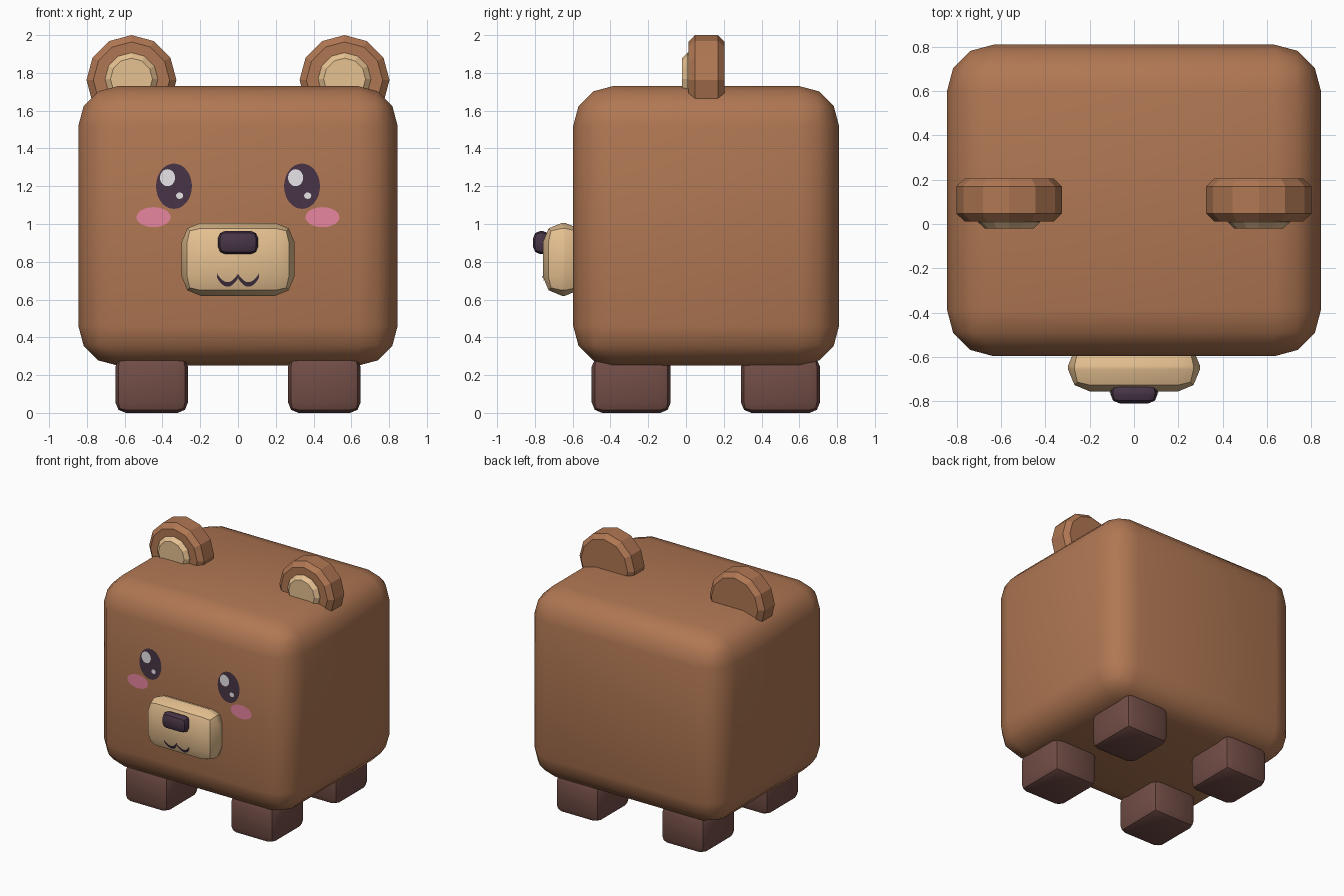
import bpy, bmesh, math
from mathutils import Matrix, Vector

if "Cube" in bpy.data.objects:
    bpy.data.objects.remove(bpy.data.objects["Cube"], do_unlink=True)


def material(name, rgb):
    def lin(c):
        c /= 255
        return c / 12.92 if c <= 0.04045 else ((c + 0.055) / 1.055) ** 2.4
    col = (*[lin(c) for c in rgb], 1)
    m = bpy.data.materials.new(name)
    m.use_nodes = True
    m.diffuse_color = col
    m.node_tree.nodes["Principled BSDF"].inputs["Base Color"].default_value = col
    return m


BROWN = material("brown fur", (176, 119, 83))
TAN = material("light tan", (230, 193, 145))
FOOT = material("dark brown", (114, 77, 70))
DARK = material("dark plum", (72, 53, 71))
PINK = material("blush pink", (238, 138, 164))
WHITE = material("white", (252, 250, 252))


def add(name, bm, mat, smooth_angle=None):
    me = bpy.data.meshes.new(name)
    bm.to_mesh(me)
    bm.free()
    me.materials.append(mat)
    if smooth_angle:
        me.shade_smooth()
        me.set_sharp_from_angle(angle=math.radians(smooth_angle))
    ob = bpy.data.objects.new(name, me)
    bpy.context.collection.objects.link(ob)
    return ob


def rounded_box(name, lo, hi, radius, segments, mat):
    lo, hi = Vector(lo), Vector(hi)
    bm = bmesh.new()
    bmesh.ops.create_cube(bm, size=1, matrix=Matrix.Translation((lo + hi) / 2)
                          @ Matrix.Diagonal((*(hi - lo), 1)))
    bmesh.ops.bevel(bm, geom=bm.edges[:], offset=radius, segments=segments,
                    profile=0.5, affect='EDGES', clamp_overlap=True)
    return add(name, bm, mat, 40)


def disc(name, x, z, y0, y1, radius, bevel, mat):
    # Twelve-sided disc facing the front, with chamfered rims
    bm = bmesh.new()
    bmesh.ops.create_cone(bm, cap_ends=True, segments=12, radius1=radius,
                          radius2=radius, depth=y1 - y0,
                          matrix=Matrix.Translation((x, (y0 + y1) / 2, z))
                          @ Matrix.Rotation(math.pi / 2, 4, 'X'))
    rim = [e for e in bm.edges if e.calc_face_angle() > 1]
    bmesh.ops.bevel(bm, geom=rim, offset=bevel, segments=1, affect='EDGES')
    return add(name, bm, mat)


def oval(name, x, z, rx, rz, y, mat):
    # Flat painted oval facing the front
    bm = bmesh.new()
    n = 32
    bm.faces.new([bm.verts.new((x + rx * math.cos(2 * math.pi * i / n), y,
                                z + rz * math.sin(2 * math.pi * i / n)))
                  for i in range(n)])
    return add(name, bm, mat)


# Body
FACE_Y = -0.597
rounded_box("body", (-0.845, FACE_Y, 0.25), (0.845, 0.81, 1.73), 0.21, 3, BROWN)

# Muzzle and nose
rounded_box("muzzle", (-0.298, -0.757, 0.62), (0.298, -0.54, 1.006), 0.1, 2, TAN)
rounded_box("nose", (-0.106, -0.81, 0.84), (0.106, -0.72, 0.964), 0.04, 2, DARK)

# Paired parts
for side, s in (("left", 1), ("right", -1)):
    for end, y in (("front", -0.29), ("back", 0.5)):
        rounded_box(f"{end}_{side}_leg", (s * 0.457 - 0.192, y - 0.209, 0),
                    (s * 0.457 + 0.192, y + 0.209, 0.3), 0.055, 2, FOOT)

    disc(f"{side}_ear", s * 0.564, 1.762, 0.012, 0.205, 0.238, 0.035, BROWN)
    disc(f"{side}_inner_ear", s * 0.564, 1.767, -0.02, 0.06, 0.14, 0.028, TAN)

    ex = s * 0.339
    oval(f"{side}_eye", ex, 1.2, 0.095, 0.12, FACE_Y - 0.003, DARK)
    oval(f"{side}_eye_large_glint", ex - 0.034, 1.245, 0.04, 0.045, FACE_Y - 0.006, WHITE)
    oval(f"{side}_eye_small_glint", ex + 0.03, 1.15, 0.019, 0.017, FACE_Y - 0.006, WHITE)
    oval(f"{side}_cheek", s * 0.447, 1.036, 0.09, 0.053, FACE_Y - 0.003, PINK)

# Mouth: two joined arcs that follow the muzzle's lower chamfer
bm = bmesh.new()
steps, half = 40, 0.012
pairs = []
for i in range(steps + 1):
    x = -0.11 + 0.22 * i / steps
    z = 0.727 - 0.047 * abs(math.sin(math.pi * x / 0.11)) ** 0.8
    pairs.append([bm.verts.new((x, -0.761 + 0.414 * max(0, 0.72 - zz), zz))
                  for zz in (z - half, z + half)])
for (a, b), (c, d) in zip(pairs, pairs[1:]):
    bm.faces.new((a, c, d, b))
add("mouth", bm, DARK)
